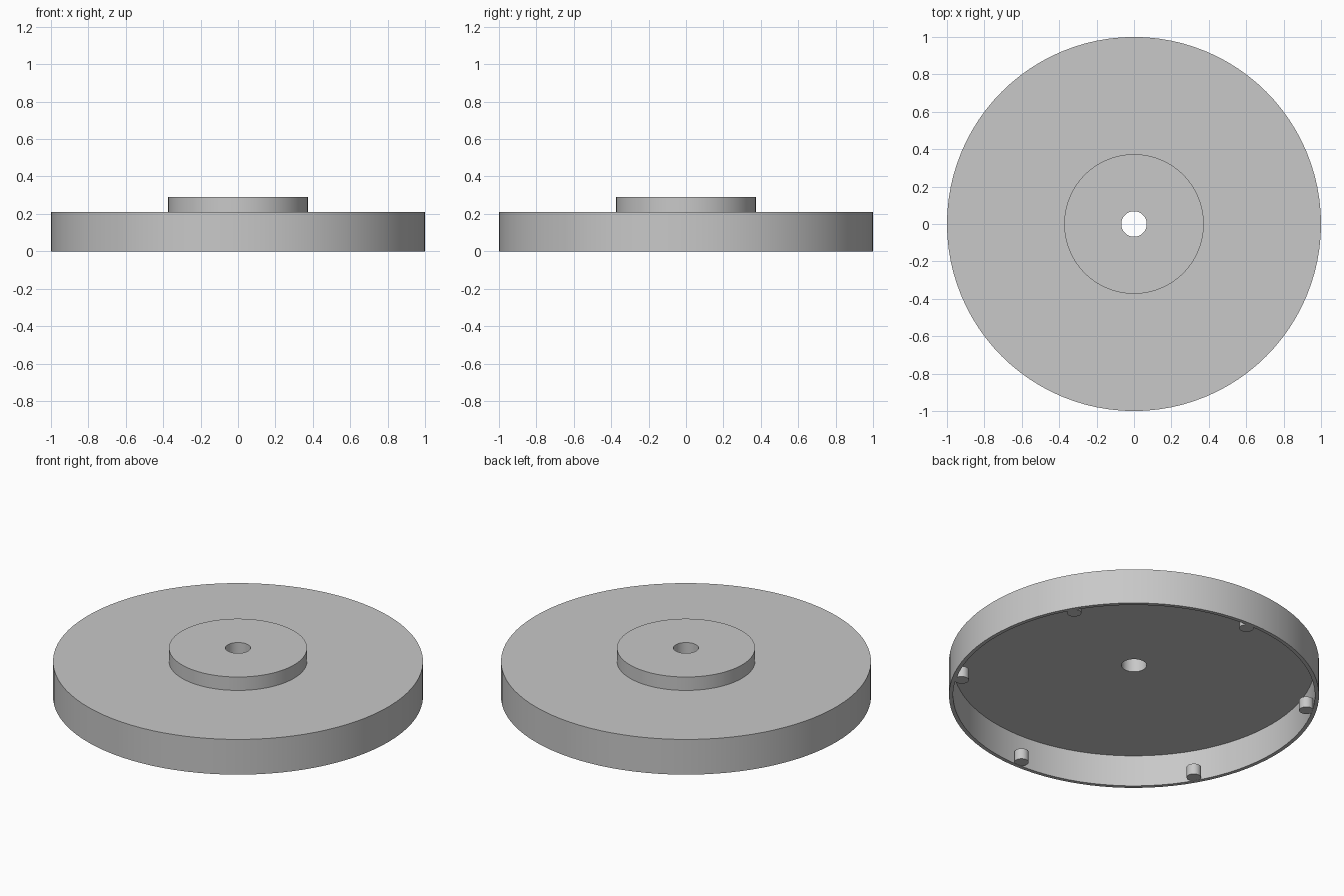
import bpy
import bmesh
from math import cos, sin, tau, radians

cube = bpy.data.objects.get("Cube")
if cube:
    bpy.data.objects.remove(cube, do_unlink=True)

grey = bpy.data.materials.new("plain grey")
grey.use_nodes = True
colour = (0.58, 0.58, 0.58, 1)
grey.diffuse_color = colour
grey.node_tree.nodes["Principled BSDF"].inputs["Base Color"].default_value = colour


def finish(name, bm):
    """Turn a bmesh into a smooth-shaded object with sharp rims."""
    bmesh.ops.recalc_face_normals(bm, faces=bm.faces)
    mesh = bpy.data.meshes.new(name)
    bm.to_mesh(mesh)
    bm.free()
    mesh.materials.append(grey)
    obj = bpy.data.objects.new(name, mesh)
    bpy.context.collection.objects.link(obj)
    bpy.ops.object.select_all(action="DESELECT")
    obj.select_set(True)
    bpy.context.view_layer.objects.active = obj
    bpy.ops.object.shade_smooth_by_angle(angle=radians(30))
    return obj


def lathe(name, profile, steps):
    """Revolve a closed (radius, height) profile around z."""
    bm = bmesh.new()
    rings = [[bm.verts.new((r * cos(tau * i / steps), r * sin(tau * i / steps), z))
              for r, z in profile] for i in range(steps)]
    for i in range(steps):
        a, b = rings[i], rings[(i + 1) % steps]
        for j in range(len(profile)):
            k = (j + 1) % len(profile)
            bm.faces.new((a[j], b[j], b[k], a[k]))
    return finish(name, bm)


# Hollow lid with thin skirt, raised hub and centre hole
RIM, INNER, HUB, HOLE = 1.0, 0.978, 0.373, 0.068
CEILING, DECK, TOP = 0.187, 0.21, 0.29
lathe("lid_with_hub", [
    (HOLE, CEILING), (INNER, CEILING), (INNER, 0), (RIM, 0),
    (RIM, DECK), (HUB, DECK), (HUB, TOP), (HOLE, TOP)], 96)

# Six short retaining pegs set into the inside of the skirt
for n in range(6):
    angle = radians(30 + 60 * n)
    bm = bmesh.new()
    bmesh.ops.create_cone(bm, cap_ends=True, segments=32,
                          radius1=0.039, radius2=0.039, depth=0.064)
    peg = finish(f"retaining_peg_{n + 1}", bm)
    peg.location = (0.946 * cos(angle), 0.946 * sin(angle), 0.033)
